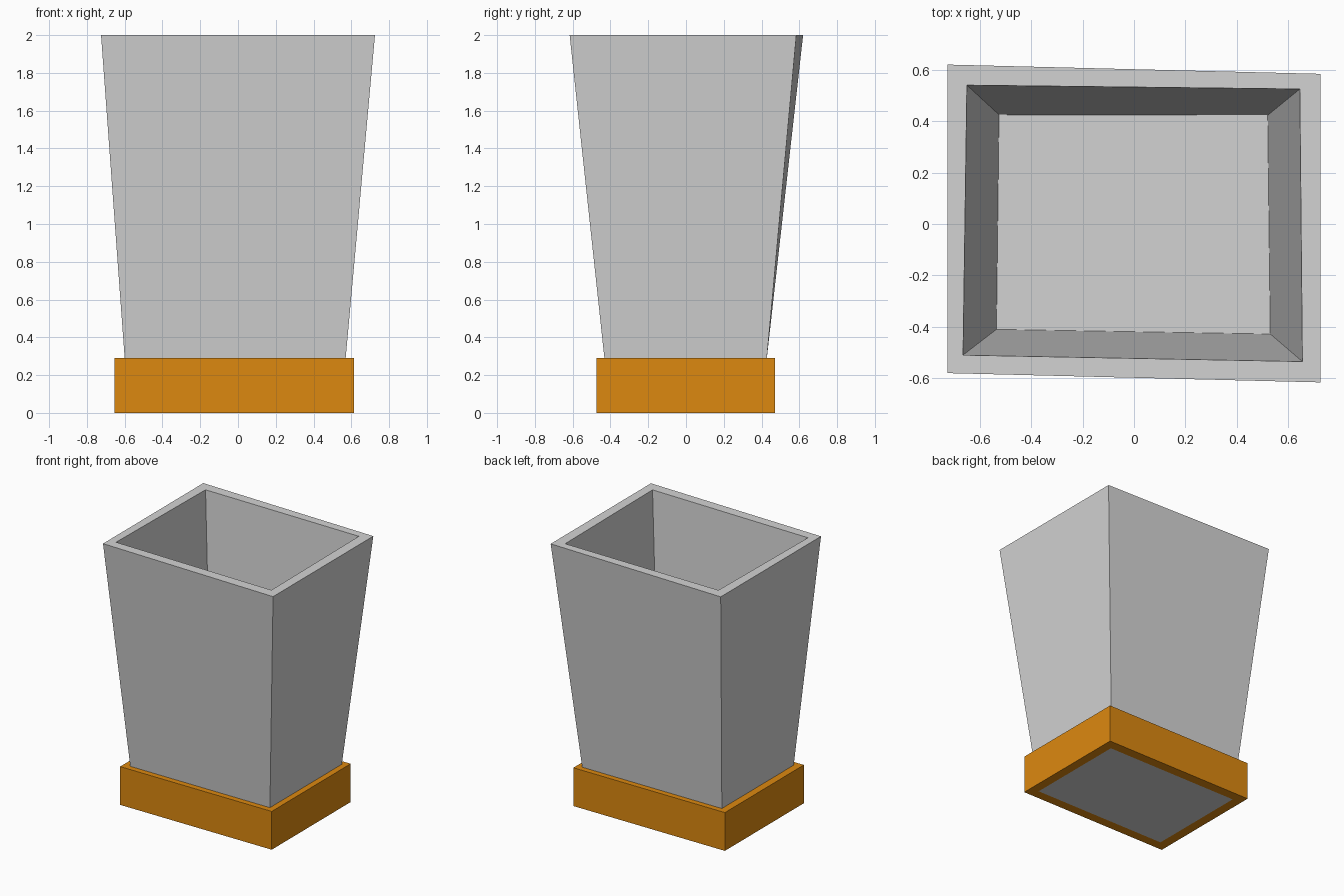
import bpy
import bmesh

default = bpy.data.objects.get("Cube")
if default:
    bpy.data.objects.remove(default, do_unlink=True)


def material(name, rgb):
    mat = bpy.data.materials.new(name)
    mat.use_nodes = True
    mat.diffuse_color = (*rgb, 1)
    mat.node_tree.nodes["Principled BSDF"].inputs["Base Color"].default_value = (*rgb, 1)
    return mat


def rectangle(x0, x1, y0, y1, z, skew=0.0):
    """Four corners; skew lifts the left side and lowers the right side in y."""
    return [(x0, y0 + skew, z), (x1, y0 - skew, z),
            (x1, y1 - skew, z), (x0, y1 + skew, z)]


def loft(name, loops, mat, capped):
    """Bridge successive four-sided loops, then cap the ends or close the ring."""
    bm = bmesh.new()
    rings = [[bm.verts.new(p) for p in loop] for loop in loops]
    pairs = list(zip(rings, rings[1:]))
    if capped:
        bm.faces.new(rings[0][::-1])
        bm.faces.new(rings[-1])
    else:
        pairs.append((rings[-1], rings[0]))
    for a, b in pairs:
        for i in range(4):
            j = (i + 1) % 4
            bm.faces.new((a[i], a[j], b[j], b[i]))
    bmesh.ops.recalc_face_normals(bm, faces=bm.faces)
    mesh = bpy.data.meshes.new(name)
    bm.to_mesh(mesh)
    bm.free()
    mesh.materials.append(mat)
    obj = bpy.data.objects.new(name, mesh)
    bpy.context.collection.objects.link(obj)
    return obj


grey = material("light grey", (0.65, 0.65, 0.65))
orange = material("orange", (0.72, 0.25, 0.005))

# Tapered hollow container: underside, slightly twisted rim, cavity, floor
foot = rectangle(-0.58, 0.545, -0.40, 0.395, 0)
waist = rectangle(-0.60, 0.57, -0.432, 0.428, 0.29)
loft("container", [
    foot,
    waist,
    rectangle(-0.725, 0.725, -0.598, 0.602, 2, 0.018),
    [(-0.665, -0.51, 2), (0.655, -0.535, 2), (0.645, 0.525, 2), (-0.65, 0.54, 2)],
    [(-0.535, -0.41, 0.31), (0.53, -0.428, 0.31), (0.52, 0.423, 0.31), (-0.525, 0.425, 0.31)],
], grey, True)

# Square collar wrapped around the foot of the container
loft("base_collar", [
    rectangle(-0.655, 0.615, -0.475, 0.47, 0),
    rectangle(-0.655, 0.615, -0.475, 0.47, 0.29),
    waist,
    foot,
], orange, False)
